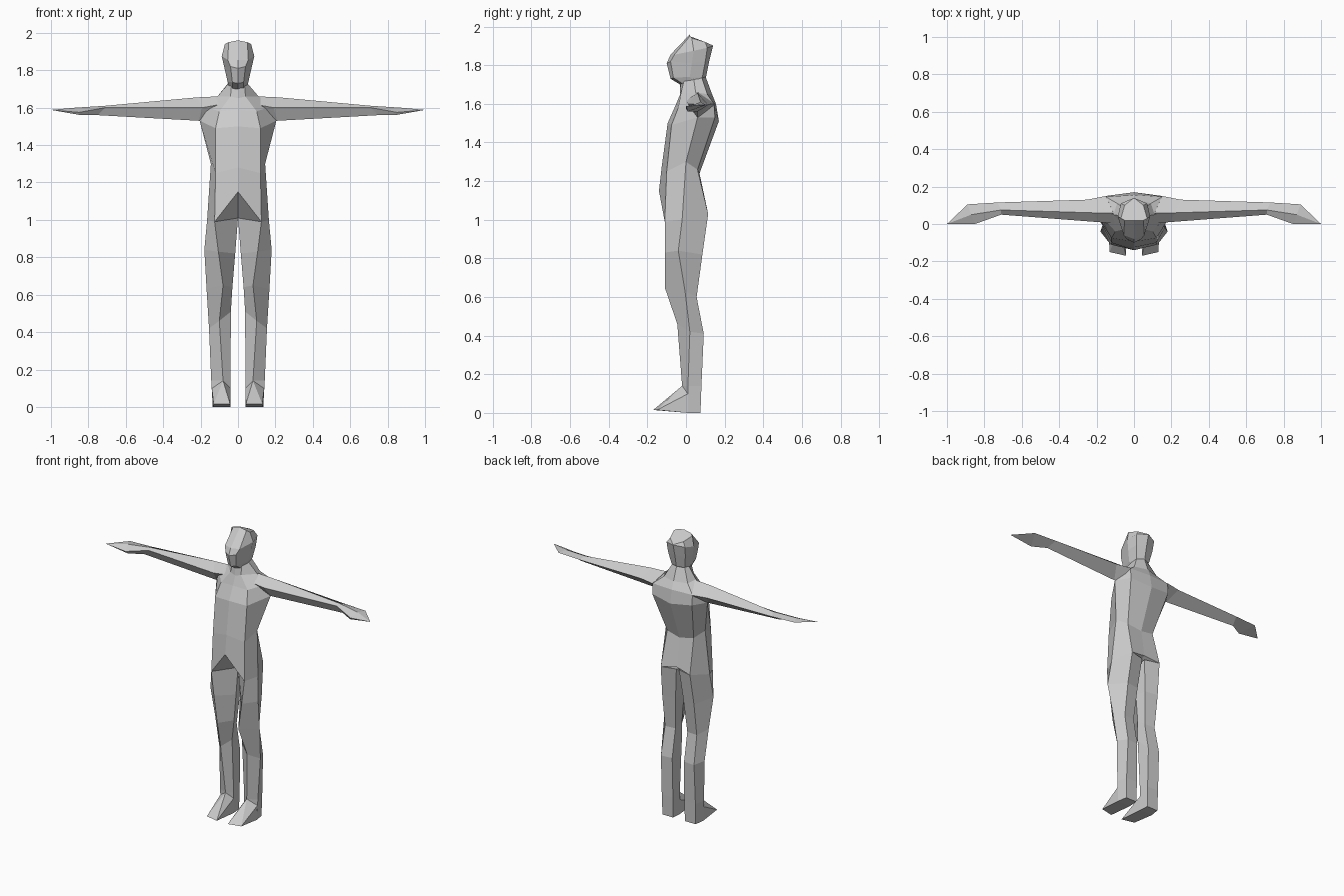
import bpy, bmesh

skin = bpy.data.materials.new("light_grey")
skin.diffuse_color = (0.6, 0.6, 0.6, 1)


def finish(name, bm, mirror=False):
    bmesh.ops.remove_doubles(bm, verts=bm.verts, dist=0.0005)
    bmesh.ops.recalc_face_normals(bm, faces=bm.faces)
    me = bpy.data.meshes.new(name)
    bm.to_mesh(me)
    bm.free()
    me.materials.append(skin)
    ob = bpy.data.objects.new(name, me)
    bpy.context.collection.objects.link(ob)
    if mirror:
        mod = ob.modifiers.new("mirror", 'MIRROR')
        mod.use_mirror_merge = False
    return ob


def loft(name, rings, mirror=False):
    """Skin closed rings; a ring with one point becomes a pole."""
    bm = bmesh.new()
    n = max(len(r) for r in rings)
    loops = []
    for r in rings:
        if len(r) == 1:
            loops.append([bm.verts.new(r[0])] * n)
        else:
            loops.append([bm.verts.new(p) for p in r])
    for a, b in zip(loops, loops[1:]):
        for i in range(n):
            j = (i + 1) % n
            face = list(dict.fromkeys((a[i], a[j], b[j], b[i])))
            if len(face) > 2:
                bm.faces.new(face)
    for end in (loops[0], loops[-1]):
        if len(set(end)) > 2:
            bm.faces.new(end)
    return finish(name, bm, mirror)


def whole(half):
    """Close a half ring (front centre round to back centre) across x = 0."""
    return half + [(-x, y, z) for x, y, z in reversed(half[1:-1])]


def hull(name, points, mirror=False):
    bm = bmesh.new()
    for p in points:
        bm.verts.new(p)
    bmesh.ops.convex_hull(bm, input=bm.verts)
    return finish(name, bm, mirror)


# Head: under-chin, jaw, eye line, brow, crown
loft("head", [whole(h) for h in (
    [(0, -.03, 1.70), (.03, -.01, 1.70), (.05, .04, 1.715), (.045, .08, 1.73), (0, .10, 1.735)],
    [(0, -.08, 1.73), (.03, -.065, 1.735), (.056, .02, 1.74), (.05, .085, 1.74), (0, .105, 1.745)],
    [(0, -.10, 1.81), (.04, -.08, 1.82), (.072, .03, 1.81), (.065, .10, 1.82), (0, .12, 1.82)],
    [(0, -.08, 1.855), (.055, -.06, 1.855), (.087, .04, 1.875), (.07, .11, 1.89), (0, .14, 1.90)],
)] + [whole([(0, .02, 1.96), (.05, .02, 1.95), (.07, .03, 1.94), (.05, .10, 1.92), (0, .14, 1.902)])])

# Torso with neck: neck, collar, shoulders, chest, waist, hips, crotch pole
loft("torso", [whole(h) for h in (
    [(0, -.03, 1.72), (.035, -.01, 1.72), (.05, .04, 1.73), (.045, .08, 1.74), (0, .10, 1.745)],
    [(0, -.03, 1.65), (.04, -.025, 1.66), (.11, .05, 1.66), (.09, .11, 1.65), (0, .135, 1.65)],
    [(0, -.055, 1.59), (.10, -.04, 1.58), (.19, .06, 1.61), (.15, .145, 1.60), (0, .155, 1.60)],
    [(0, -.095, 1.50), (.12, -.075, 1.49), (.205, .06, 1.53), (.15, .15, 1.53), (0, .17, 1.51)],
    [(0, -.125, 1.28), (.12, -.10, 1.25), (.145, .0, 1.30), (.10, .06, 1.26), (0, .07, 1.24)],
    [(0, -.14, 1.15), (.125, -.11, .99), (.165, -.02, 1.0), (.11, .115, 1.03), (0, .10, 1.05)],
)] + [[(0, 0, 1.01)]])

# Arms with hands: root, shoulder, wrist, palm, fingertip
loft("arms", [
    [(.08, .0, 1.62), (.11, .06, 1.66), (.15, .15, 1.60), (.12, .07, 1.51)],
    [(.19, .01, 1.60), (.22, .06, 1.655), (.25, .13, 1.60), (.21, .06, 1.53)],
    [(.71, .05, 1.60), (.71, .075, 1.61), (.73, .115, 1.595), (.75, .06, 1.56)],
    [(.85, .0, 1.575), (.87, .05, 1.60), (.89, .105, 1.595), (.84, .01, 1.56)],
    [(1.0, .0, 1.588)],
], mirror=True)

# Legs: hip, upper thigh, lower thigh, knee, ankle, sole
loft("legs", [
    [(.125, -.11, .99), (.165, -.02, 1.0), (.11, .115, 1.03), (.01, .09, 1.03), (.0, .0, 1.01)],
    [(.105, -.11, .83), (.18, -.04, .84), (.12, .085, .82), (.03, .07, .82), (.015, .0, .82)],
    [(.08, -.11, .65), (.168, -.005, .63), (.12, .055, .60), (.045, .05, .60), (.03, .0, .64)],
    [(.10, -.045, .46), (.155, .02, .42), (.125, .092, .41), (.045, .085, .41), (.038, -.01, .51)],
    [(.08, -.02, .14), (.143, .01, .14), (.127, .08, .14), (.043, .08, .14), (.04, .01, .14)],
    [(.085, -.02, .005), (.135, .01, 0), (.125, .075, 0), (.045, .075, 0), (.04, .01, 0)],
], mirror=True)

# Feet: wedge from ankle to toes
hull("feet", [(.08, -.02, .14), (.042, -.17, .015), (.13, -.15, .015),
              (.135, .01, 0), (.04, .01, 0), (.14, .012, .1), (.04, .012, .1)], mirror=True)
